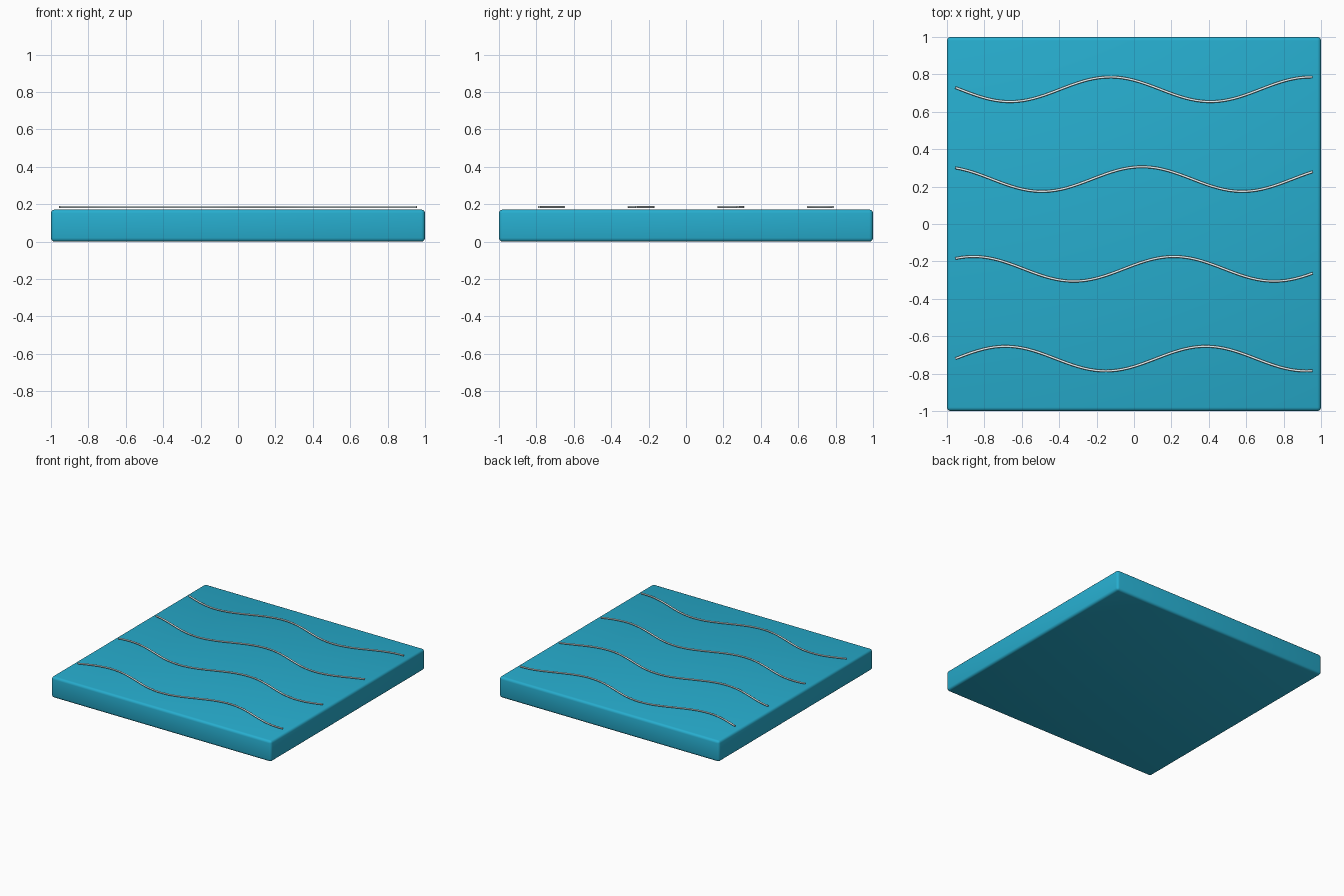
import bpy, math

if "Cube" in bpy.data.objects:
    bpy.data.objects.remove(bpy.data.objects["Cube"])


def material(name, color):
    m = bpy.data.materials.new(name)
    m.diffuse_color = color
    m.use_nodes = True
    m.node_tree.nodes["Principled BSDF"].inputs["Base Color"].default_value = m.diffuse_color
    return m


water = material("water_blue", (0.02, 0.42, 0.62, 1))
foam = material("foam_white", (0.85, 0.95, 0.97, 1))

# Slab with softly rounded edges
HEIGHT = 0.172
bpy.ops.mesh.primitive_cube_add(size=2, location=(0, 0, HEIGHT / 2))
slab = bpy.context.object
slab.name = "water_slab"
slab.scale = (1, 1, HEIGHT / 2)
bpy.ops.object.transform_apply(location=False, rotation=False, scale=True)
bev = slab.modifiers.new("rounded_edges", "BEVEL")
bev.width = 0.02
bev.segments = 3
bpy.ops.object.modifier_apply(modifier=bev.name)
bpy.ops.object.shade_smooth_by_angle(angle=math.radians(40))
slab.data.materials.append(water)

# Four thin ripple lines just above the slab, each shifted by one radian
HALF, STEPS = 0.955, 64
for i in range(4):
    curve = bpy.data.curves.new(f"ripple_{i + 1}", "CURVE")
    curve.dimensions = "3D"
    curve.bevel_depth = 0.0065
    curve.bevel_resolution = 2
    curve.use_fill_caps = True
    line = curve.splines.new("POLY")
    line.points.add(STEPS)
    for j, p in enumerate(line.points):
        t = j / STEPS
        y = -0.72 + 0.48 * i + 0.066 * math.sin(11.2 * t + i)
        p.co = (-HALF + 2 * HALF * t, y, 0.1855, 1)
    line.use_smooth = True
    ripple = bpy.data.objects.new(f"ripple_{i + 1}", curve)
    bpy.context.collection.objects.link(ripple)
    curve.materials.append(foam)
